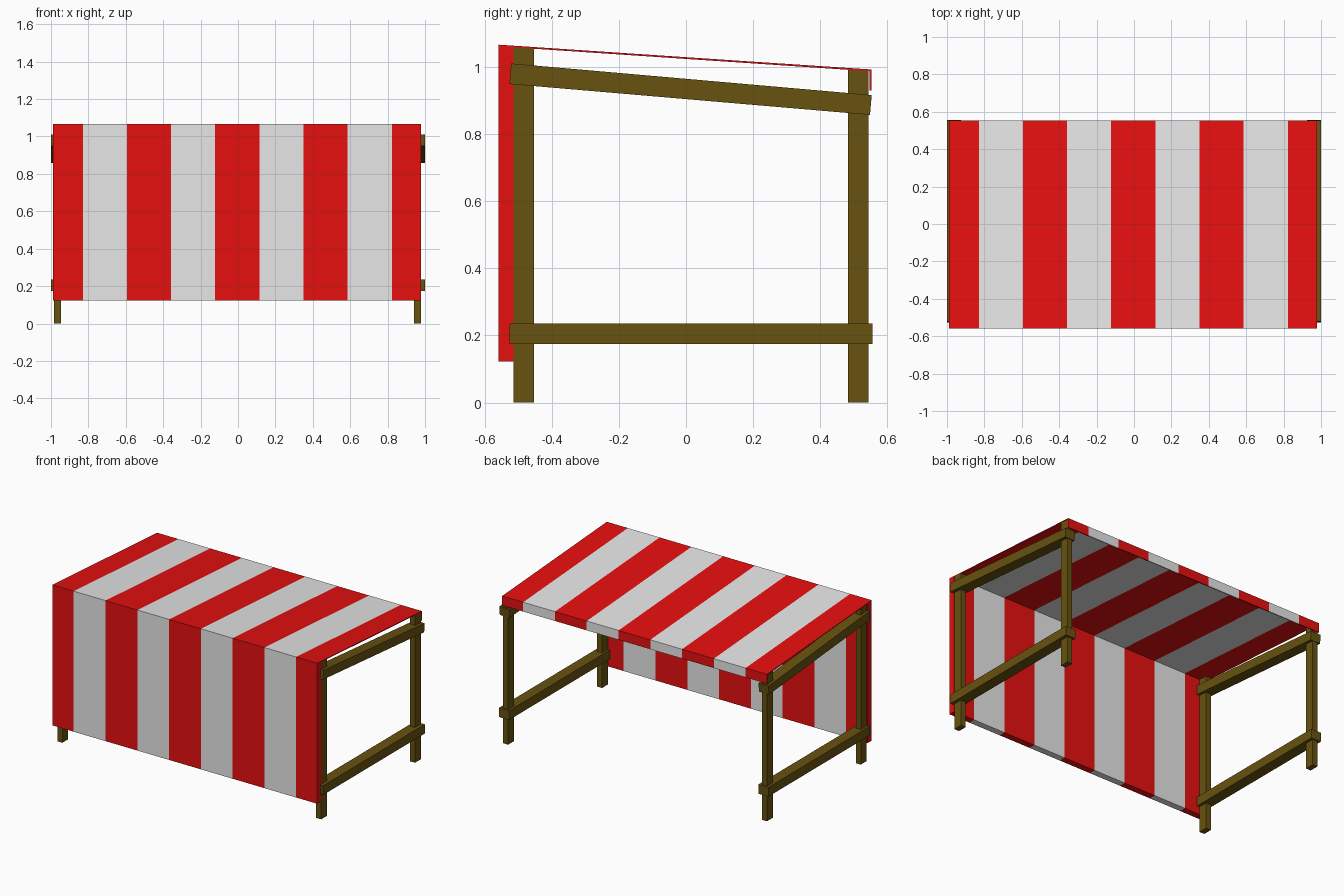
import bpy, bmesh, math
from mathutils import Matrix

if "Cube" in bpy.data.objects:
    bpy.data.objects.remove(bpy.data.objects["Cube"])


def material(name, rgb):
    m = bpy.data.materials.new(name)
    m.diffuse_color = (*rgb, 1)
    m.use_nodes = True
    m.node_tree.nodes["Principled BSDF"].inputs["Base Color"].default_value = m.diffuse_color
    return m


RED = material("red cloth", (0.8, 0.005, 0.005))
WHITE = material("white cloth", (0.8, 0.8, 0.8))
WOOD = material("brown wood", (0.14, 0.085, 0.005))


def add_object(name, bm, mats):
    bmesh.ops.recalc_face_normals(bm, faces=bm.faces)
    me = bpy.data.meshes.new(name)
    bm.to_mesh(me)
    bm.free()
    for m in mats:
        me.materials.append(m)
    ob = bpy.data.objects.new(name, me)
    bpy.context.collection.objects.link(ob)
    return ob


def prism(name, x0, x1, profile):
    """Extrude a y-z profile from x0 to x1."""
    bm = bmesh.new()
    a = [bm.verts.new((x0, y, z)) for y, z in profile]
    face = bm.faces.new(a)
    ext = bmesh.ops.extrude_face_region(bm, geom=[face])
    for v in ext["geom"]:
        if isinstance(v, bmesh.types.BMVert):
            v.co.x = x1
    return add_object(name, bm, [WOOD])


# Wooden side frames: two legs and two rails that wrap around them
for side, c in (("left", -0.963), ("right", 0.9605)):
    l0, l1 = c - 0.0195, c + 0.0175
    r0, r1 = (-1.0, -0.926) if c < 0 else (0.926, 1.0)
    prism(side + "_front_leg", l0, l1,
          [(-0.514, 0), (-0.452, 0), (-0.452, 1.056), (-0.514, 1.060)])
    prism(side + "_back_leg", l0, l1,
          [(0.482, 0), (0.544, 0), (0.544, 0.989), (0.482, 0.993)])
    prism(side + "_lower_rail", r0, r1,
          [(-0.525, 0.174), (0.555, 0.174), (0.555, 0.236), (-0.525, 0.236)])
    prism(side + "_upper_rail", r0, r1,
          [(-0.526, 0.949), (0.548, 0.857), (0.553, 0.916), (-0.521, 1.010)])

# Striped cloth: front panel, sloping roof and short back valance
profile = [(-0.558, 0.122), (-0.558, 1.066), (-0.514, 1.063),
           (0.553, 0.992), (0.553, 0.929), (0.546, 0.929),
           (0.546, 0.987), (-0.514, 1.058), (-0.514, 0.122)]
cuts = [-0.989] + [-0.83 + 0.2361 * i for i in range(8)] + [0.979]
bm = bmesh.new()
rings = [[bm.verts.new((x, y, z)) for y, z in profile] for x in cuts]
n = len(profile)
for i in range(len(cuts) - 1):
    for j in range(n):
        k = (j + 1) % n
        f = bm.faces.new((rings[i][j], rings[i][k], rings[i + 1][k], rings[i + 1][j]))
        f.material_index = i % 2
# End caps, split into panel, roof and valance
for ring in (rings[0], rings[-1]):
    for idx in ((0, 1, 2, 7, 8), (2, 3, 6, 7), (3, 4, 5, 6)):
        bm.faces.new([ring[j] for j in idx])
add_object("striped_cloth", bm, [RED, WHITE])
